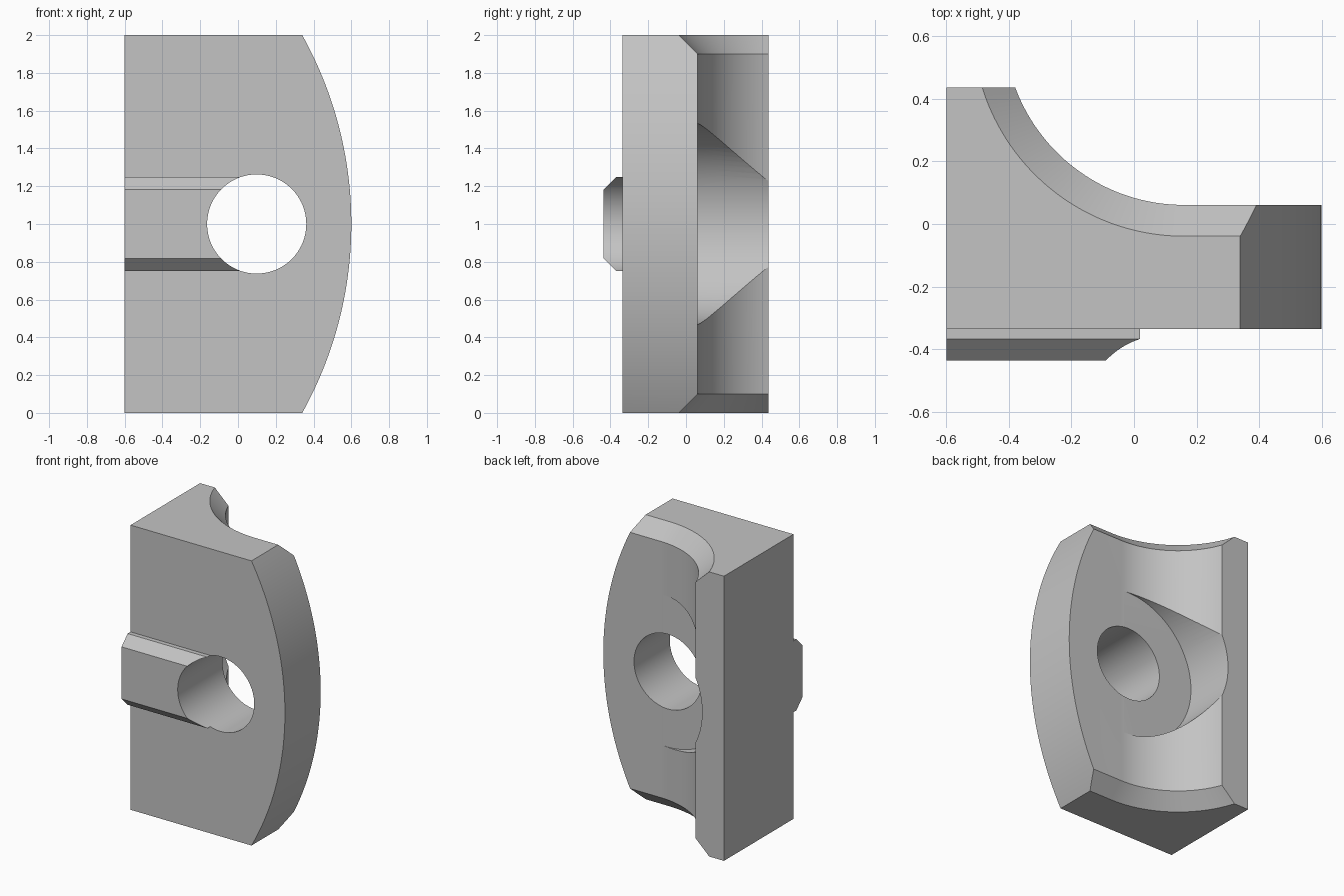
import bpy, bmesh, math

if "Cube" in bpy.data.objects:
    bpy.data.objects.remove(bpy.data.objects["Cube"], do_unlink=True)

FRONT, BACK, WEB = -0.336, 0.436, 0.061   # depth planes
HOLE_X, HOLE_Z = 0.099, 1.0

grey = bpy.data.materials.new("plain grey")
grey.use_nodes = True
grey.diffuse_color = (0.55, 0.55, 0.55, 1)
grey.node_tree.nodes["Principled BSDF"].inputs["Base Color"].default_value = grey.diffuse_color


def loft(name, rings):
    """Solid through matching rings of 3D points, capped at both ends."""
    bm = bmesh.new()
    rows = [[bm.verts.new(p) for p in ring] for ring in rings]
    n = len(rows[0])
    for a, b in zip(rows, rows[1:]):
        for i in range(n):
            j = (i + 1) % n
            bm.faces.new((a[i], a[j], b[j], b[i]))
    bm.faces.new(rows[0][::-1])
    bm.faces.new(rows[-1])
    bmesh.ops.recalc_face_normals(bm, faces=bm.faces)
    mesh = bpy.data.meshes.new(name)
    bm.to_mesh(mesh)
    bm.free()
    mesh.materials.append(grey)
    obj = bpy.data.objects.new(name, mesh)
    bpy.context.collection.objects.link(obj)
    return obj


def prism_y(name, outline, y0, y1):
    """Extrude an x-z outline along y."""
    return loft(name, [[(x, y, z) for x, z in outline] for y in (y0, y1)])


def arc(cx, cy, r, a0, a1, steps):
    angles = [a0 + (a1 - a0) * i / steps for i in range(steps + 1)]
    return [(cx + r * math.cos(a), cy + r * math.sin(a)) for a in angles]


def combine(target, tool, operation):
    mod = target.modifiers.new(tool.name, "BOOLEAN")
    mod.object, mod.operation, mod.solver = tool, operation, "EXACT"
    bpy.context.view_layer.objects.active = target
    bpy.ops.object.modifier_apply(modifier=mod.name)
    bpy.data.objects.remove(tool, do_unlink=True)


def body_section(inset, z):
    """Plan outline with a concave sweep at the back, pulled in by inset."""
    r = 0.576 + inset
    cy = WEB + 0.576
    end = math.pi + math.asin((cy - BACK) / r)
    pts = [(-0.6, FRONT), (0.7, FRONT), (0.7, WEB - inset)]
    pts += arc(0.16, cy, r, 1.5 * math.pi, end, 40)
    pts.append((-0.6, BACK))
    return [(x, y, z) for x, y in pts]


# Body with chamfered top and bottom rear edges
body = loft("plate_body", [body_section(0.1, 0), body_section(0, 0.1),
                           body_section(0, 1.9), body_section(0.1, 2)])

# Bowed right-hand edge
bow_r = 2.053
sweep = math.asin(1.1 / bow_r)
bow = [(-0.8, 2.1), (-0.8, -0.1)] + arc(0.6 - bow_r, 1, bow_r, -sweep, sweep, 64)
combine(body, prism_y("bow_outline", bow, -0.8, 0.8), "INTERSECT")

# Chamfered key rib on the front
rib = [(y, z) for y, z in ((-0.2, 0.75), (-0.368, 0.75), (-BACK, 0.817),
                           (-BACK, 1.183), (-0.368, 1.25), (-0.2, 1.25))]
combine(body, loft("key_rib", [[(x, y, z) for y, z in rib] for x in (-0.6, 0.1)]), "UNION")

# Rear bolt-head recess, then the through hole
for name, radius, start in (("recess", 0.53, WEB + 0.0005), ("through_hole", 0.2625, -0.8)):
    circle = arc(HOLE_X, HOLE_Z, radius, 0, 2 * math.pi, 96)[:-1]
    combine(body, prism_y(name, circle, start, 0.8), "DIFFERENCE")

bpy.ops.object.select_all(action="DESELECT")
body.select_set(True)
bpy.context.view_layer.objects.active = body
bpy.ops.object.shade_smooth_by_angle(angle=math.radians(20))
